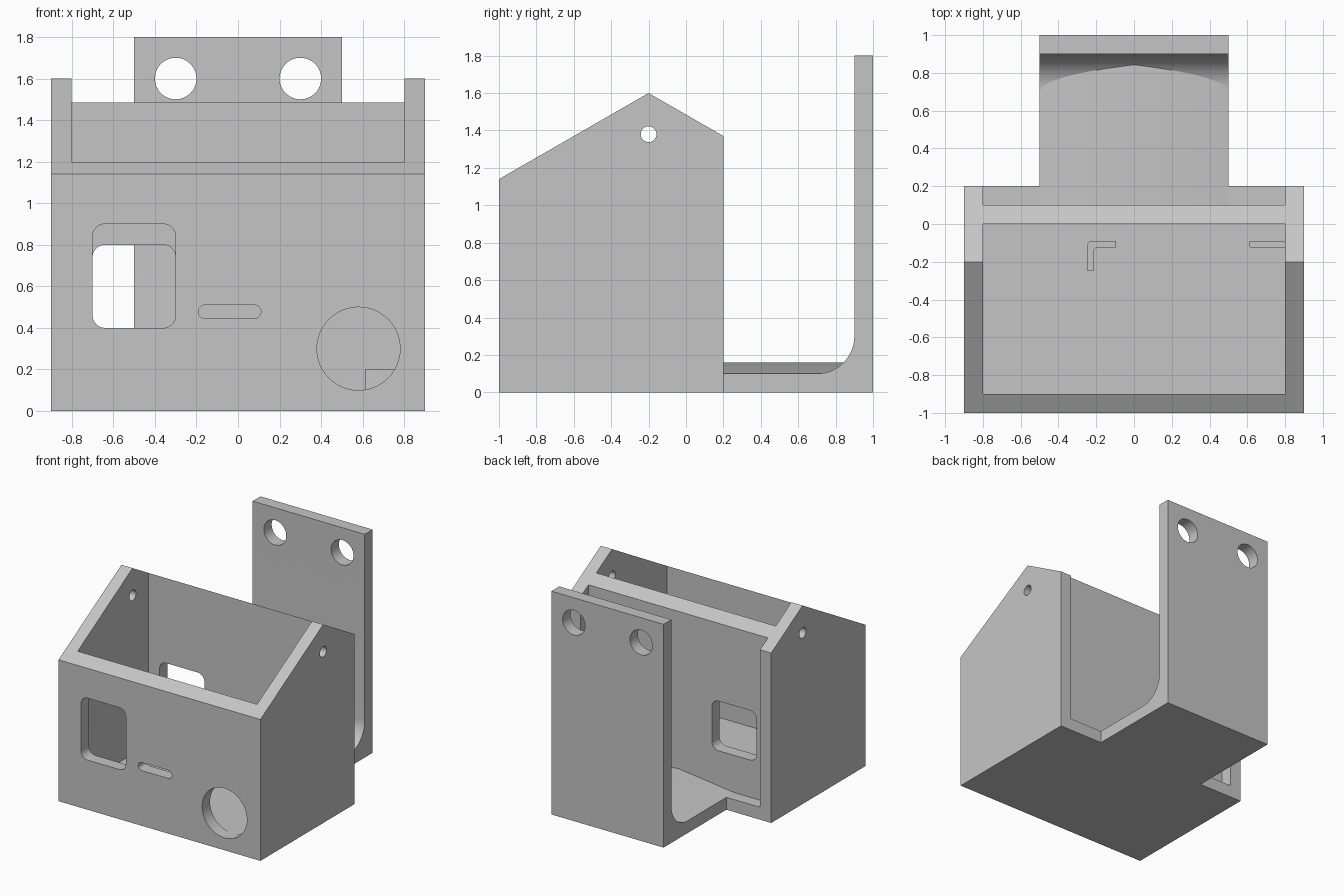
import bpy, bmesh
from math import sin, cos, pi, radians
from mathutils import Vector

cube = bpy.data.objects.get("Cube")
if cube:
    bpy.data.objects.remove(cube, do_unlink=True)

grey = bpy.data.materials.new("light grey")
grey.use_nodes = True
grey.diffuse_color = (0.56, 0.56, 0.56, 1)
grey.node_tree.nodes["Principled BSDF"].inputs["Base Color"].default_value = grey.diffuse_color


def prism(name, outline, axis, start, end):
    """Extrude a 2D outline along an axis; the outline uses the other two axes in order."""
    def place(p, d):
        a, b = p
        return Vector({"x": (d, a, b), "y": (a, d, b), "z": (a, b, d)}[axis])
    bm = bmesh.new()
    face = bm.faces.new([bm.verts.new(place(p, start)) for p in outline])
    side = bmesh.ops.extrude_face_region(bm, geom=[face])
    verts = [v for v in side["geom"] if isinstance(v, bmesh.types.BMVert)]
    bmesh.ops.translate(bm, verts=verts, vec=place((0, 0), end - start))
    bmesh.ops.recalc_face_normals(bm, faces=bm.faces)
    mesh = bpy.data.meshes.new(name)
    bm.to_mesh(mesh)
    bm.free()
    mesh.materials.append(grey)
    obj = bpy.data.objects.new(name, mesh)
    bpy.context.collection.objects.link(obj)
    return obj


def arc(cx, cy, r, a0, a1, n):
    return [(cx + r * cos(radians(a0 + (a1 - a0) * i / n)),
             cy + r * sin(radians(a0 + (a1 - a0) * i / n))) for i in range(n + 1)]


def circle(cx, cy, r):
    return arc(cx, cy, r, 0, 360, 48)[:-1]


def rect(x0, y0, x1, y1):
    return [(x0, y0), (x1, y0), (x1, y1), (x0, y1)]


def rounded(x0, y0, x1, y1, r):
    corners = [(x1 - r, y1 - r), (x0 + r, y1 - r), (x0 + r, y0 + r), (x1 - r, y0 + r)]
    return [p for i, (cx, cy) in enumerate(corners)
            for p in arc(cx, cy, r, 90 * i, 90 * i + 90, 8)]


def cut(obj, outline, axis, start, end):
    """Cut a through hole and discard the cutter."""
    cutter = prism("cutter", outline, axis, start, end)
    mod = obj.modifiers.new("hole", "BOOLEAN")
    mod.operation, mod.solver, mod.object = "DIFFERENCE", "EXACT", cutter
    deps = bpy.context.evaluated_depsgraph_get()
    mesh = bpy.data.meshes.new_from_object(obj.evaluated_get(deps))
    obj.modifiers.clear()
    obj.data = mesh
    bpy.data.objects.remove(cutter, do_unlink=True)


def roof(y):
    """Height of the sloped wall tops at depth y."""
    return 1.6 + (y + 0.2) * 0.575 if y < -0.2 else 1.6 - (y + 0.2) * 0.575


parts = []

# Gabled side walls with a pin hole near the peak
for name, x in (("right_wall", -0.9), ("left_wall", 0.8)):
    wall = prism(name, [(-0.9, 0), (0.2, 0), (0.2, roof(0.2)), (-0.2, 1.6), (-0.9, roof(-0.9))],
                 "x", x, x + 0.1)
    cut(wall, circle(-0.2, 1.38, 0.042), "x", x - 0.1, x + 0.2)
    parts.append(wall)

# Front wall with window, slot and round opening
front = prism("front_wall", [(-1, 0), (-0.9, 0), (-0.9, roof(-0.9)), (-1, roof(-1))], "x", -0.9, 0.9)
for hole in (rounded(-0.7, 0.4, -0.3, 0.9, 0.06),
             rounded(-0.19, 0.445, 0.11, 0.51, 0.032),
             circle(0.58, 0.3, 0.2)):
    cut(front, hole, "y", -1.1, -0.8)
parts.append(front)

# Back wall with window
back = prism("back_wall", [(0, 0.1), (0.1, 0.1), (0.1, roof(0.1)), (0, roof(0))], "x", -0.8, 0.8)
cut(back, rounded(-0.7, 0.4, -0.3, 0.8, 0.06), "y", -0.1, 0.15)
parts.append(back)

# Floor and locating ribs
parts.append(prism("floor", rect(-0.8, -0.9, 0.8, 0.2), "z", 0, 0.1))
parts.append(prism("straight_rib",
                   [(0.8, -0.125), (0.8, -0.09)] + arc(0.62, -0.1, 0.01, 90, 180, 4)
                   + arc(0.62, -0.115, 0.01, 180, 270, 4), "z", 0.1, 0.2))
parts.append(prism("corner_rib",
                   arc(-0.22, -0.12, 0.03, 180, 90, 6)
                   + [(-0.095, -0.09), (-0.095, -0.125), (-0.2, -0.125),
                      (-0.213, -0.138), (-0.213, -0.245), (-0.25, -0.245)], "z", 0.1, 0.2))

# Rear hanging bracket with inner fillet and two mounting holes
bracket = prism("rear_bracket",
                [(0.2, 0), (1, 0), (1, 1.8), (0.9, 1.8)] + arc(0.7, 0.3, 0.2, 0, -90, 16)
                + [(0.2, 0.1)], "x", -0.5, 0.5)
for x in (-0.3, 0.3):
    cut(bracket, circle(x, 1.6, 0.1), "y", 0.8, 1.1)
parts.append(bracket)

# Low ridge that sheds water off the bracket base
parts.append(prism("drain_ridge", [(-0.5, 0.1), (0.5, 0.1), (0, 0.16)], "y", 0.1, 0.85))

# Smooth the curved walls, keep edges sharp
bpy.ops.object.select_all(action="DESELECT")
for obj in parts:
    obj.select_set(True)
bpy.context.view_layer.objects.active = parts[0]
bpy.ops.object.shade_smooth_by_angle(angle=radians(25))
